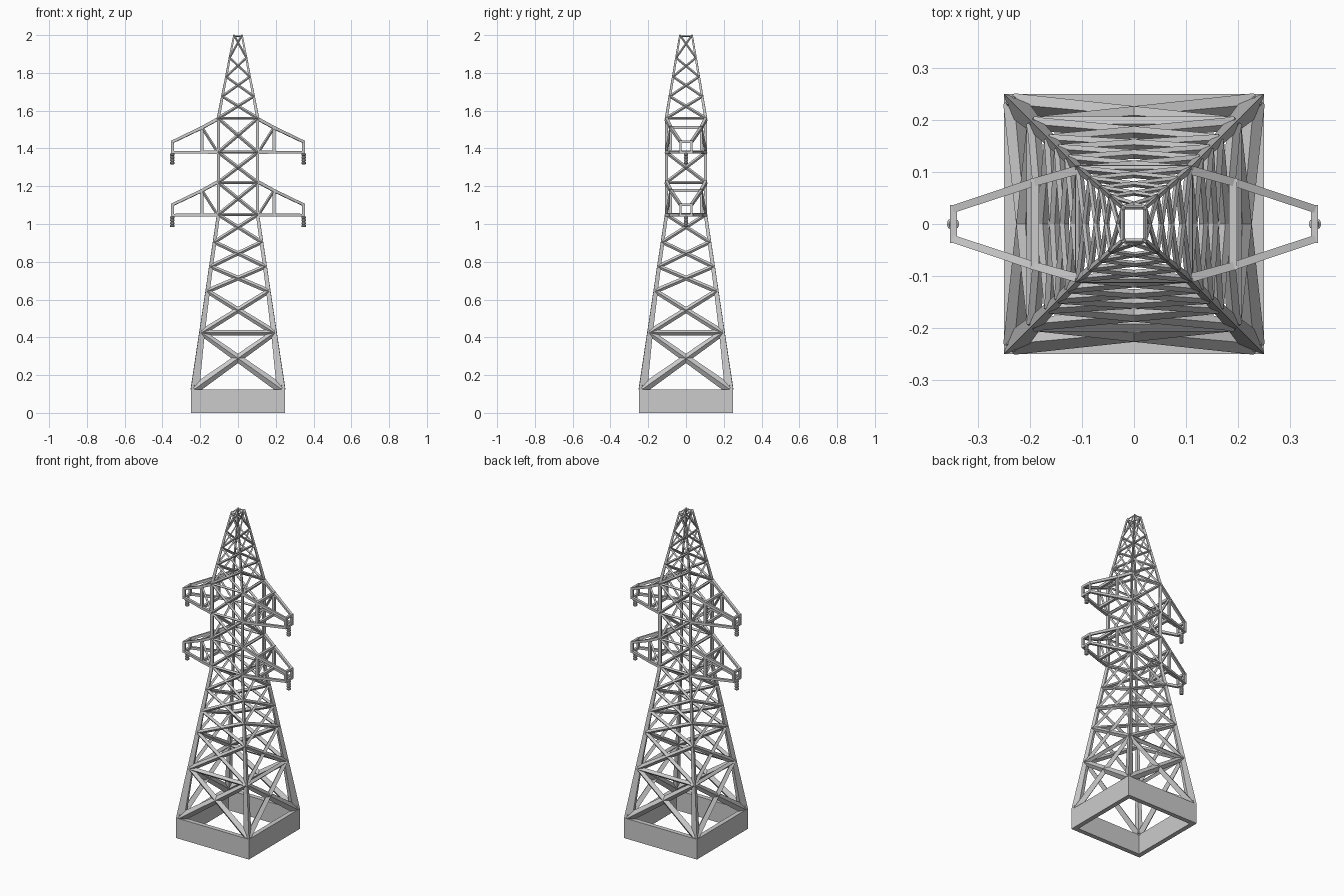
import bpy, bmesh, math
from mathutils import Vector as V

if "Cube" in bpy.data.objects:
    bpy.data.objects.remove(bpy.data.objects["Cube"])


def loft(bm, rings, closed=False):
    """Skin a series of point rings; cap the ends unless closed on itself."""
    vs = [[bm.verts.new(p) for p in r] for r in rings]
    n = len(vs[0])
    for i in range(len(vs) if closed else len(vs) - 1):
        a, b = vs[i], vs[(i + 1) % len(vs)]
        for j in range(n):
            k = (j + 1) % n
            bm.faces.new((a[j], a[k], b[k], b[j]))
    if not closed:
        bm.faces.new(vs[0][::-1])
        bm.faces.new(vs[-1])


def beam(bm, a, b, r0, r1, normal, depth=1.0, square=False):
    """Four-sided strut from a to b: diamond or square section."""
    a, b = V(a), V(b)
    d = (b - a).normalized()
    u = d.cross(V(normal)).normalized()
    w = u.cross(d) * depth
    if square:
        offs = [u + w, w - u, -u - w, u - w]
    else:
        offs = [u, w, -u, -w]
    loft(bm, [[p + o * r for o in offs] for p, r in ((a, r0), (b, r1))])


def finish(bm, name):
    bmesh.ops.recalc_face_normals(bm, faces=bm.faces)
    me = bpy.data.meshes.new(name)
    bm.to_mesh(me)
    bm.free()
    ob = bpy.data.objects.new(name, me)
    bpy.context.collection.objects.link(ob)
    return ob


def rect(hx, hy, z):
    return [V((-hx, -hy, z)), V((hx, -hy, z)), V((hx, hy, z)), V((-hx, hy, z))]


# levels: z, half width x, half width y, strut half thickness
LEVELS = [(0.125, .25, .25, .025), (0.425, .205, .205, .0165), (0.645, .172, .172, .013),
          (0.775, .153, .153, .0115), (0.905, .133, .133, .0105), (1.05, .112, .112, .0095),
          (1.22, .112, .112, .0095), (1.38, .112, .112, .0095), (1.56, .112, .112, .009),
          (1.676, .089, .092, .0075), (1.78, .068, .074, .0065), (1.88, .049, .057, .006),
          (2.0, .025, .036, .005)]
RAILS = {1, 5, 6, 7, 8, 12}      # levels with horizontal members
ARM_BAYS = {5, 7}                # bays whose sides open into the arms
NORMALS = [(0, -1, 0), (1, 0, 0), (0, 1, 0), (-1, 0, 0)]

# base: hollow square plinth
bm = bmesh.new()
t = 0.028
loft(bm, [rect(.25, .25, 0), rect(.25, .25, .125),
          rect(.25 - t, .25 - t, .125), rect(.25 - t, .25 - t, 0)], closed=True)
finish(bm, "base_plinth")

# four tapering corner legs
bm = bmesh.new()
for sx in (-1, 1):
    for sy in (-1, 1):
        rings = []
        for z, hx, hy, r in LEVELS:
            q = r * 1.8
            rings.append([(sx * hx, sy * hy, z), (sx * (hx - q), sy * (hy - q * .3), z),
                          (sx * (hx - q * .9), sy * (hy - q * .9), z),
                          (sx * (hx - q * .3), sy * (hy - q), z)])
        loft(bm, rings)
finish(bm, "corner_legs")

# cross bracing and horizontal rails on all four sides
brace, rails = bmesh.new(), bmesh.new()
rows = [rect(hx - r * .75, hy - r * .75, z) for z, hx, hy, r in LEVELS]
for i, row in enumerate(rows):
    r = LEVELS[i][3]
    for s in range(4):
        k = (s + 1) % 4
        if i in RAILS:
            drop = V((0, 0, -r if i == 12 else 0))
            beam(rails, row[s] + drop, row[k] + drop, r * .85, r * .85, NORMALS[s])
        if i + 1 < len(rows) and not (i in ARM_BAYS and s % 2):
            up, r1 = rows[i + 1], LEVELS[i + 1][3]
            beam(brace, row[s], up[k], r, r1, NORMALS[s], .8)
            beam(brace, row[k], up[s], r, r1, NORMALS[s], .8)
finish(brace, "cross_bracing")
finish(rails, "horizontal_rails")

# cross arms: stations are x, half width y, height of top chord above the bottom
STATIONS = [(.108, .104, .175), (.19, .081, .13), (.347, .029, .055)]
R = 0.0085


def cross_arm(name, z0, sx):
    bm = bmesh.new()
    for i, (x, y, h) in enumerate(STATIONS):
        r = R * (1 - .08 * i)
        for z in (0, h):
            if i:
                beam(bm, (sx * x, -y - r, z0 + z), (sx * x, y + r, z0 + z), r, r, (0, 0, 1), 1, True)
        for sy in (-1, 1):
            if i:
                beam(bm, (sx * x, sy * y, z0), (sx * x, sy * y, z0 + h), r, r, (0, 1, 0), .9, True)
            if i < 2:
                x1, y1, h1 = STATIONS[i + 1]
                for za, zb in ((0, 0), (h, h1)):
                    beam(bm, (sx * x, sy * y, z0 + za), (sx * x1, sy * y1, z0 + zb),
                         r, r * .92, (0, 0, 1), 1, True)
    # side diagonals of the inner bay
    (xa, ya, _), (xb, yb, hb) = STATIONS[:2]
    for sy in (-1, 1):
        beam(bm, (sx * xa, sy * ya, z0), (sx * xb, sy * yb, z0 + hb), R * .9, R * .9, (0, 1, 0))
    finish(bm, name)


# insulator: stacked discs on a pin, turned from a profile
def insulator(name, z0, sx):
    prof = [(.006, .004)]
    for k in range(4):
        z = -.006 - k * .015
        prof += [(.008, z), (.012, z - .003), (.012, z - .010), (.008, z - .013)]
    bm = bmesh.new()
    loft(bm, [[(sx * .348 + r * math.cos(a * math.tau / 10), r * math.sin(a * math.tau / 10), z0 + z)
               for a in range(10)] for r, z in prof])
    finish(bm, name)


for tier, z0 in (("lower", 1.047), ("upper", 1.38)):
    for side, sx in (("left", -1), ("right", 1)):
        cross_arm(f"{tier}_{side}_arm", z0, sx)
        insulator(f"{tier}_{side}_insulator", z0, sx)
